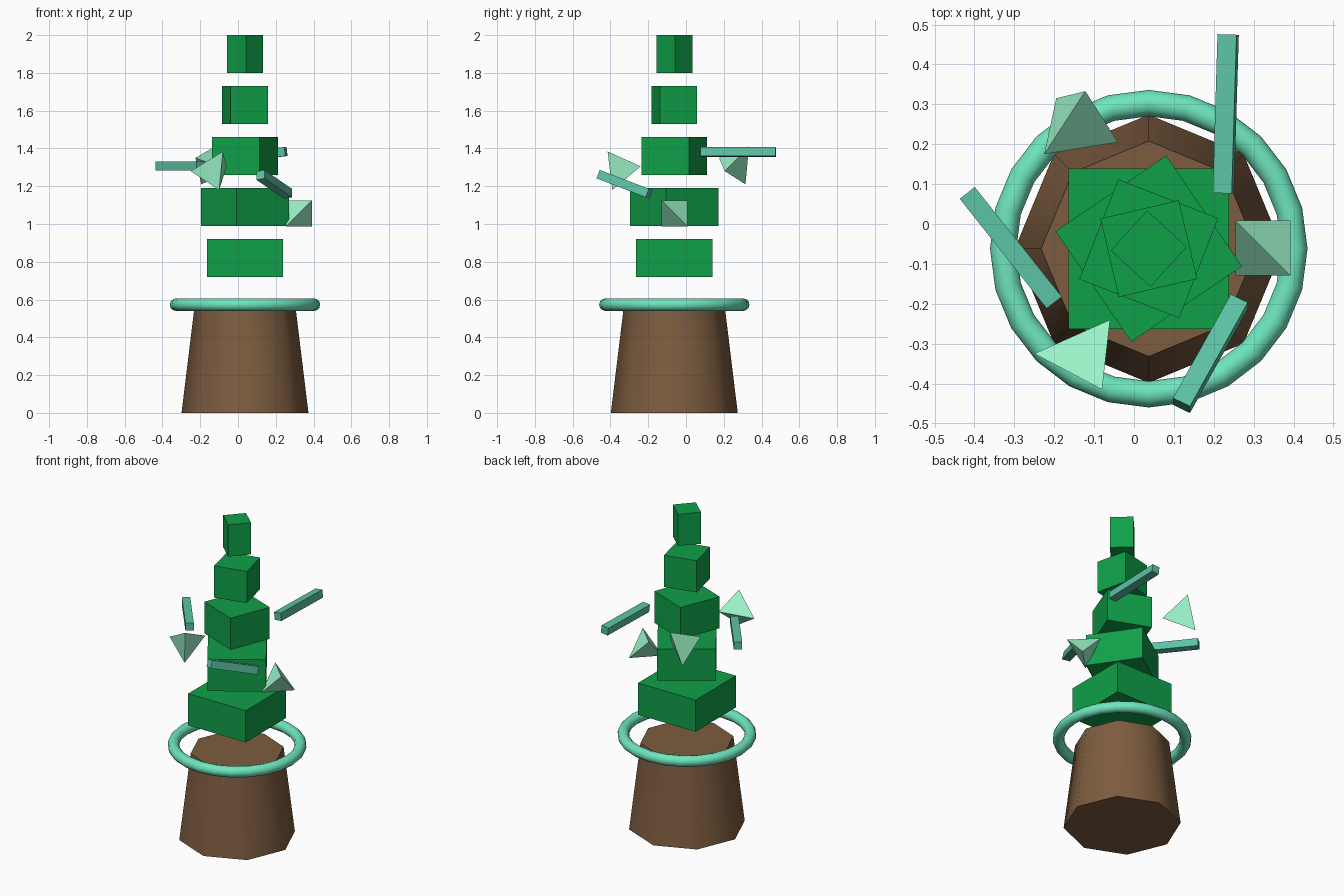
import bpy
import bmesh
import math
from mathutils import Vector, Matrix

cube = bpy.data.objects.get("Cube")
if cube:
    bpy.data.objects.remove(cube, do_unlink=True)

CX, CY = 0.037, -0.062  # shared axis of the tree


def material(name, rgb):
    mat = bpy.data.materials.new(name)
    mat.use_nodes = True
    color = (*rgb, 1.0)
    mat.diffuse_color = color
    bsdf = mat.node_tree.nodes["Principled BSDF"]
    bsdf.inputs["Base Color"].default_value = color
    bsdf.inputs["Roughness"].default_value = 0.8
    return mat


def finish(name, mat, smooth_angle=None):
    obj = bpy.context.object
    obj.name = name
    obj.data.materials.append(mat)
    if smooth_angle:
        bpy.ops.object.shade_smooth_by_angle(angle=math.radians(smooth_angle))
    return obj


def box(name, mat, matrix, size):
    bpy.ops.mesh.primitive_cube_add(size=1)
    obj = finish(name, mat)
    obj.data.transform(Matrix.Diagonal((*size, 1)))
    obj.matrix_world = matrix
    return obj


def stick(name, start, end, roll):
    """Square bar between two points, rolled about its own length."""
    a, b = Vector(start), Vector(end)
    turn = (b - a).to_track_quat('Y', 'Z').to_matrix().to_4x4()
    matrix = (Matrix.Translation((a + b) / 2) @ turn
              @ Matrix.Rotation(math.radians(roll), 4, 'Y'))
    box(name, stick_mat, matrix, (0.048, (b - a).length, 0.048))


def tetrahedron(name, corners):
    bm = bmesh.new()
    verts = [bm.verts.new(c) for c in corners]
    bmesh.ops.convex_hull(bm, input=verts)
    bmesh.ops.recalc_face_normals(bm, faces=bm.faces)
    mesh = bpy.data.meshes.new(name)
    bm.to_mesh(mesh)
    bm.free()
    mesh.materials.append(tetra_mat)
    bpy.context.collection.objects.link(bpy.data.objects.new(name, mesh))


bark_mat = material("bark", (0.205, 0.107, 0.05))
leaf_mat = material("leaf", (0.005, 0.35, 0.065))
ring_mat = material("ring_mint", (0.156, 0.79, 0.515))
stick_mat = material("stick_teal", (0.107, 0.546, 0.376))
tetra_mat = material("tetra_mint", (0.328, 0.896, 0.578))

# Tapered eight-sided trunk
bpy.ops.mesh.primitive_cone_add(vertices=8, radius1=0.336, radius2=0.27,
                                depth=0.54, location=(CX, CY, 0.27))
finish("trunk", bark_mat, 50)

# Ring floating around the trunk top
bpy.ops.mesh.primitive_torus_add(major_segments=24, minor_segments=12,
                                 major_radius=0.365, minor_radius=0.033,
                                 location=(CX, CY, 0.573))
finish("trunk_ring", ring_mat, 60)

# Foliage blocks that shrink and twist upward
for i in range(5):
    width = 0.403 - 0.067 * i
    place = (Matrix.Translation((CX, CY, 0.82 + 0.27 * i))
             @ Matrix.Rotation(0.6 * i, 4, 'Z'))
    box(f"foliage_block_{i + 1}", leaf_mat, place, (width, width, 0.2))

# Floating sticks
stick("back_stick", (0.224, 0.077, 1.381), (0.236, 0.475, 1.381), -7)
stick("right_stick", (-0.2, -0.197, 1.307), (-0.418, 0.078, 1.307), 0)
stick("front_stick", (0.119, -0.455, 1.26), (0.264, -0.195, 1.16), -10)

# Floating tetrahedra
h = 0.069
tetrahedron("left_tetrahedron",
            [Vector((0.323, -0.06, 1.056)) + h * Vector(s) for s in
             ((1, -1, 1), (-1, -1, -1), (-1, 1, 1), (1, 1, -1))])
tetrahedron("back_tetrahedron",
            [(-0.122, 0.333, 1.41), (-0.225, 0.175, 1.35),
             (-0.04, 0.205, 1.28), (-0.195, 0.315, 1.21)])
tetrahedron("front_tetrahedron",
            [(-0.25, -0.325, 1.28), (-0.08, -0.415, 1.384),
             (-0.06, -0.24, 1.305), (-0.1, -0.39, 1.18)])
